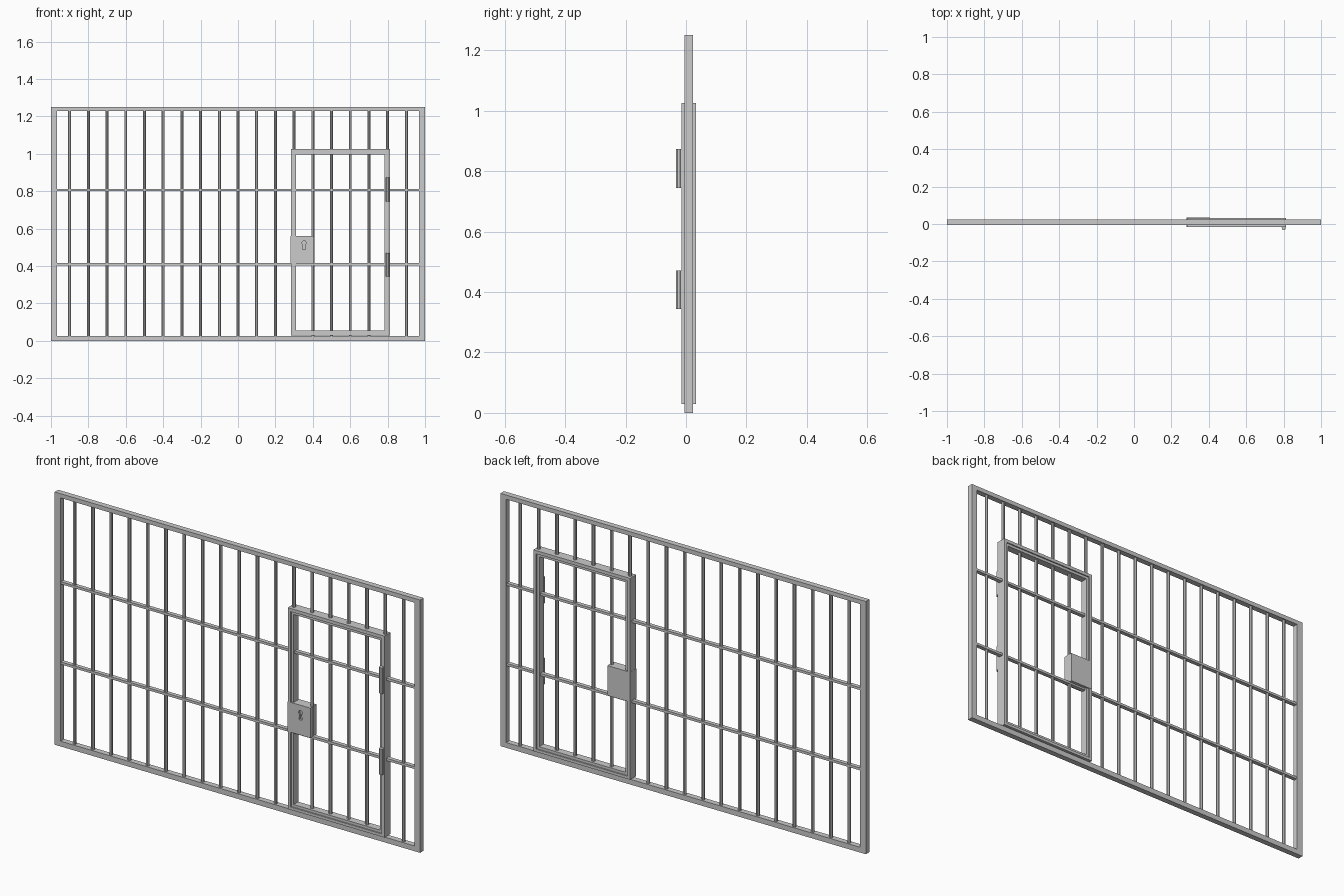
import bpy, math
from mathutils import Vector

if "Cube" in bpy.data.objects:
    bpy.data.objects.remove(bpy.data.objects["Cube"])

YC = 0.009  # middle plane of the wall


def box(name, x0, x1, y0, y1, z0, z1):
    bpy.ops.mesh.primitive_cube_add(size=1, location=((x0 + x1) / 2, (y0 + y1) / 2, (z0 + z1) / 2))
    ob = bpy.context.object
    ob.name = name
    ob.scale = (x1 - x0, y1 - y0, z1 - z0)
    return ob


def rod(name, x, y, z0, z1, r, sides=8):
    bpy.ops.mesh.primitive_cylinder_add(vertices=sides, radius=r, depth=z1 - z0,
                                        location=(x, y, (z0 + z1) / 2),
                                        rotation=(0, 0, math.pi / sides))
    bpy.context.object.name = name
    return bpy.context.object


def prism(name, rings, y0, y1, faces_front):
    """Extrude flat x/z outlines along y; faces_front indexes the outline points."""
    pts = [p for ring in rings for p in ring]
    n = len(pts)
    verts = [(x, y0, z) for x, z in pts] + [(x, y1, z) for x, z in pts]
    faces = [f for f in faces_front] + [tuple(i + n for i in reversed(f)) for f in faces_front]
    start = 0
    for k, ring in enumerate(rings):
        m = len(ring)
        for i in range(m):
            a, b = start + i, start + (i + 1) % m
            faces.append((b, a, a + n, b + n) if k == 0 else (a, b, b + n, a + n))
        start += m
    me = bpy.data.meshes.new(name)
    me.from_pydata(verts, [], faces)
    ob = bpy.data.objects.new(name, me)
    bpy.context.collection.objects.link(ob)
    return ob


def rect(x0, x1, z0, z1):
    return [(x0, z0), (x1, z0), (x1, z1), (x0, z1)]


def frame(name, outer, inner, y0, y1):
    front = [(i, (i + 1) % 4, 4 + (i + 1) % 4, 4 + i) for i in range(4)]
    return prism(name, [rect(*outer), rect(*inner)], y0, y1, front)


# Outer wall frame
frame("wall_frame", (-1, 1, 0, 1.25), (-0.968, 0.968, 0.026, 1.229), -0.005, 0.023)

# Door surround and the slightly recessed door leaf frame
frame("door_surround", (0.283, 0.812, 0.029, 1.025), (0.298, 0.797, 0.043, 1.009), -0.015, 0.033)
frame("door_frame", (0.297, 0.798, 0.042, 1.01), (0.311, 0.784, 0.056, 0.996), -0.009, 0.027)

# Vertical bars; those at the door jambs stop on top of the surround
for i in range(-9, 10):
    z0 = 1.02 if i in (3, 8) else 0.02
    rod("vertical_bar", i / 10, YC, z0, 1.235, 0.0085)

# Horizontal rails
for z in (0.41, 0.807):
    box("horizontal_rail", -0.975, 0.975, YC - 0.01, YC + 0.01, z - 0.006, z + 0.006)

# Lock box with a sunken keyhole
lock = box("lock_box", 0.282, 0.407, -0.0155, 0.0335, 0.413, 0.561)
kx, kz, r = 0.353, 0.524, 0.011
outline = [(kx - 0.008, 0.488), (kx + 0.008, 0.488)]
for k in range(9):
    a = math.radians(-60 + k * 37.5)
    outline.append((kx + r * math.cos(a), kz + r * math.sin(a)))
cutter = prism("keyhole_cutter", [outline], -0.03, -0.004, [tuple(range(len(outline)))])
cutter.hide_render = True
mod = lock.modifiers.new("keyhole", 'BOOLEAN')
mod.object = cutter
mod.operation = 'DIFFERENCE'
mod.solver = 'EXACT'
bpy.context.view_layer.objects.active = lock
bpy.ops.object.modifier_apply(modifier=mod.name)
bpy.data.objects.remove(cutter)

# Hinges: leaf plate and knuckle
for z0, z1 in ((0.343, 0.471), (0.744, 0.873)):
    box("hinge_leaf", 0.789, 0.814, -0.019, -0.012, z0, z1)
    rod("hinge_knuckle", 0.801, -0.0235, z0, z1, 0.0102)
